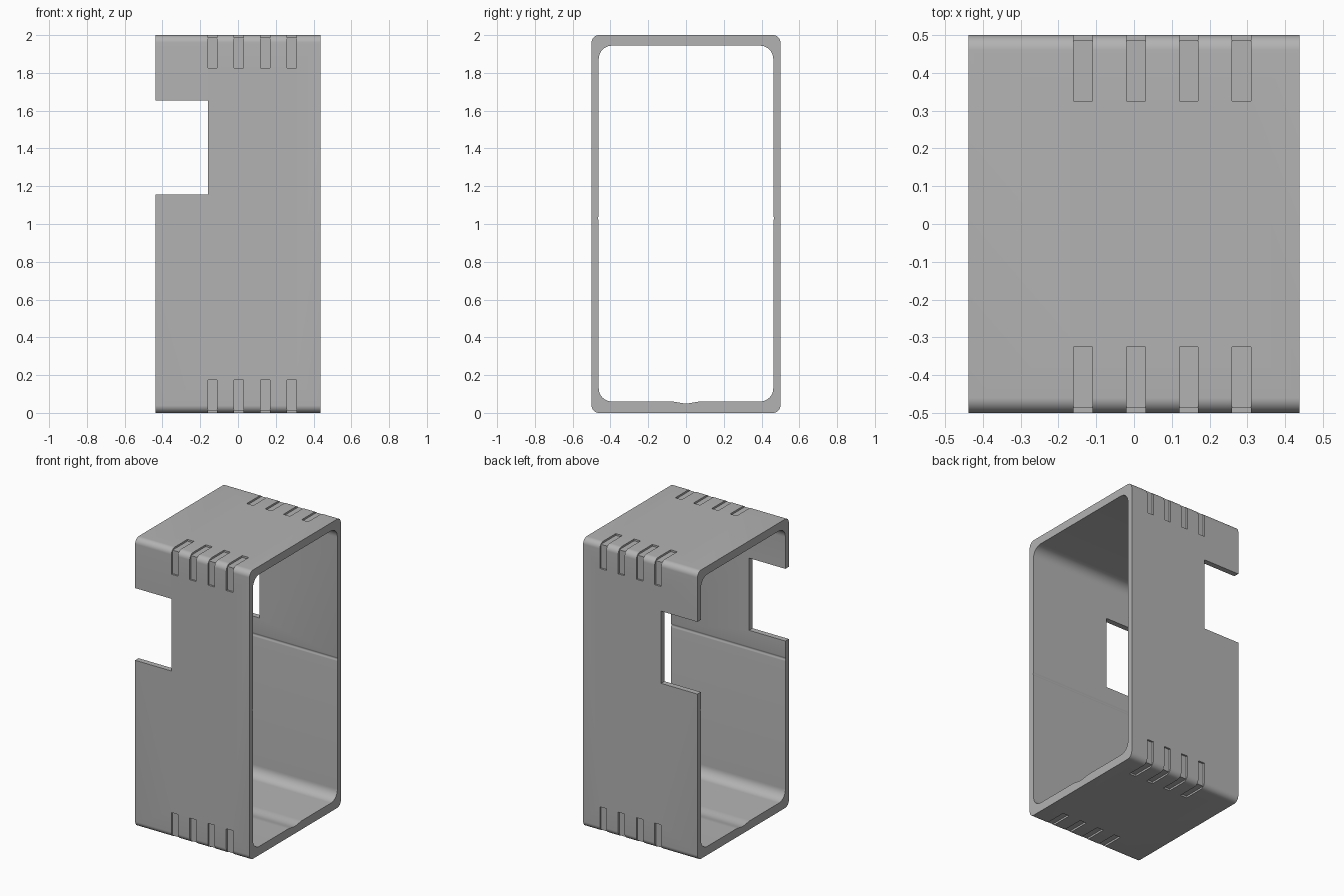
import bpy
import bmesh
from math import cos, sin, pi, radians

HALF_X, HALF_Y, HEIGHT = 0.438, 0.5, 2.0
SEGMENTS = 10

if "Cube" in bpy.data.objects:
    bpy.data.objects.remove(bpy.data.objects["Cube"])

grey = bpy.data.materials.new("plain grey")
grey.use_nodes = True
colour = (0.45, 0.45, 0.45, 1)
grey.diffuse_color = colour
grey.node_tree.nodes["Principled BSDF"].inputs["Base Color"].default_value = colour


def corner(y, z, r, start):
    """Quarter arc around a rounded corner, counter-clockwise."""
    return [(y + r * cos(start + pi / 2 * i / SEGMENTS),
             z + r * sin(start + pi / 2 * i / SEGMENTS)) for i in range(SEGMENTS + 1)]


def rounded_profile(y, low, high, r, right=(), left=(), bottom=()):
    """Rounded rectangle with optional extra points along three sides."""
    return (corner(y - r, high - r, r, 0) + corner(r - y, high - r, r, pi / 2)
            + list(left) + corner(r - y, low + r, r, pi) + list(bottom)
            + corner(y - r, low + r, r, 1.5 * pi) + list(right))


def prism(bm, profile, x0, x1):
    """Extrude a y-z profile along x."""
    face = bm.faces.new([bm.verts.new((x0, y, z)) for y, z in profile])
    made = bmesh.ops.extrude_face_region(bm, geom=[face])["geom"]
    bmesh.ops.translate(bm, vec=(x1 - x0, 0, 0),
                        verts=[v for v in made if isinstance(v, bmesh.types.BMVert)])


def add_object(name, bm):
    bmesh.ops.recalc_face_normals(bm, faces=bm.faces)
    mesh = bpy.data.meshes.new(name)
    bm.to_mesh(mesh)
    bm.free()
    obj = bpy.data.objects.new(name, mesh)
    bpy.context.collection.objects.link(obj)
    mesh.materials.append(grey)
    return obj


def cut(target, name, bm):
    """Subtract the cutter and discard it."""
    cutter = add_object(name, bm)
    cutter.hide_render = True
    mod = target.modifiers.new(name, "BOOLEAN")
    mod.operation, mod.solver, mod.object = "DIFFERENCE", "EXACT", cutter
    bpy.ops.object.modifier_apply(modifier=name)
    bpy.data.objects.remove(cutter)


# Outer block
bm = bmesh.new()
prism(bm, rounded_profile(HALF_Y, 0, HEIGHT, 0.04), -HALF_X, HALF_X)
sleeve = add_object("open_sleeve", bm)
bpy.context.view_layer.objects.active = sleeve
sleeve.select_set(True)

# Through opening, with a shallow dip in the floor and a fine groove in each wall
INNER_Y, FLOOR, CEILING = 0.462, 0.06, 1.944
dip = [(0.08 * t / 6, FLOOR - 0.005 * (1 + cos(pi * t / 6))) for t in range(-6, 7)]
groove = [(INNER_Y + 0.002 * (1 + cos(pi * t / 4)), 1.03 + 0.015 * t / 4)
          for t in range(-4, 5)]
bm = bmesh.new()
prism(bm, rounded_profile(INNER_Y, FLOOR, CEILING, 0.07, right=groove,
                          left=[(-y, z) for y, z in reversed(groove)], bottom=dip),
      -HALF_X - 0.1, HALF_X + 0.1)
cut(sleeve, "opening", bm)

# Rectangular notch through the front and back walls
bm = bmesh.new()
prism(bm, [(-0.7, 1.155), (0.7, 1.155), (0.7, 1.655), (-0.7, 1.655)], -0.6, -0.16)
cut(sleeve, "side_notch", bm)

# Shallow slots wrapping around all four long edges
REACH, DEPTH, OVER = 0.175, 0.0125, 0.1
slot = [(-REACH, -OVER), (OVER, -OVER), (OVER, REACH), (-DEPTH, REACH),
        (-DEPTH, DEPTH), (-REACH, DEPTH)]
bm = bmesh.new()
for i in range(4):
    x = -0.135 + 0.14 * i
    for side in (-1, 1):
        for base, up in ((0, 1), (HEIGHT, -1)):
            prism(bm, [(side * (HALF_Y + y), base + up * z) for y, z in slot],
                  x - 0.025, x + 0.025)
cut(sleeve, "corner_slots", bm)

bpy.ops.object.shade_smooth_by_angle(angle=radians(25))
